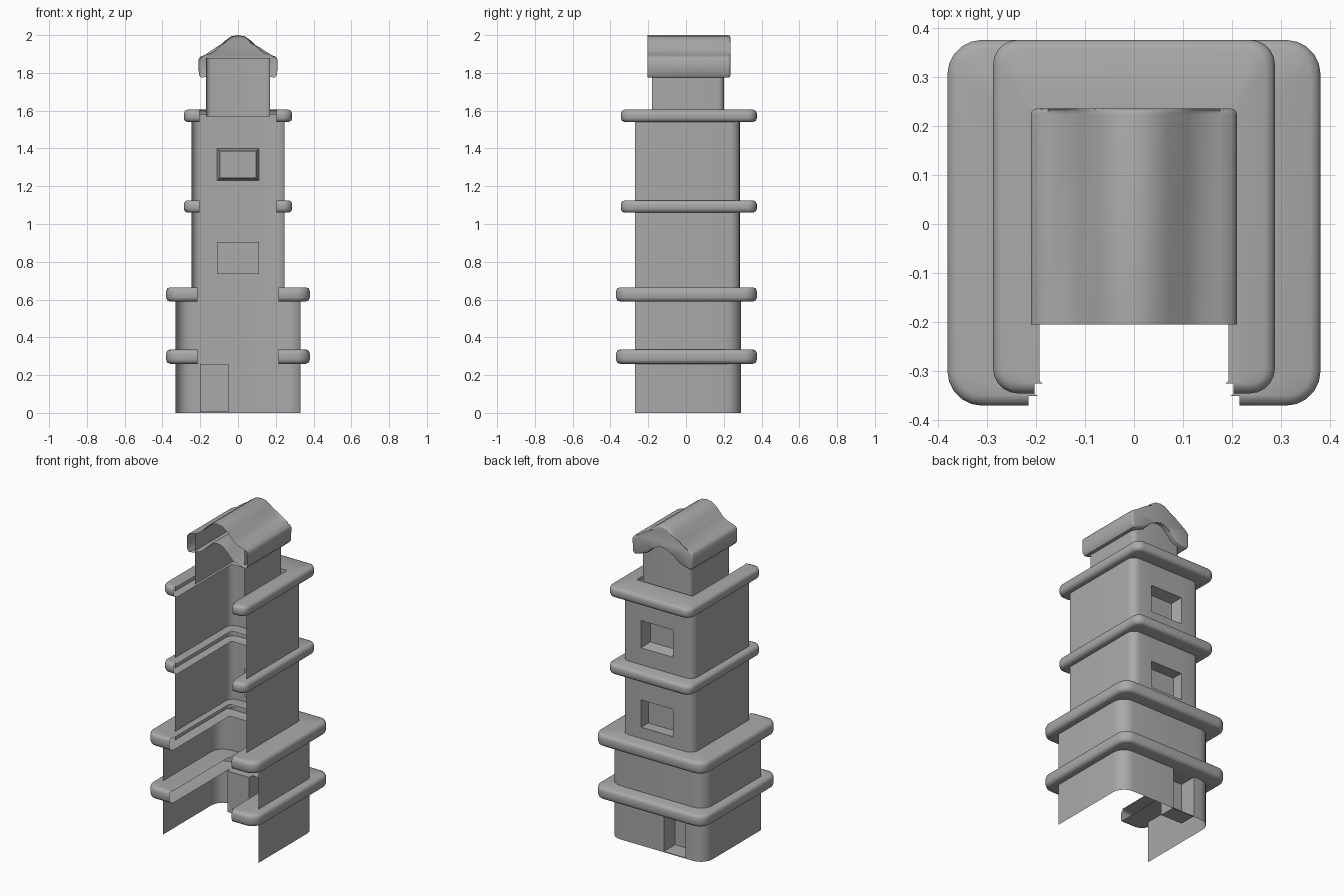
import bpy, bmesh, math

cube = bpy.data.objects.get("Cube")
if cube:
    bpy.data.objects.remove(cube, do_unlink=True)

stone = bpy.data.materials.new("grey_stone")
stone.use_nodes = True
stone.diffuse_color = (0.4, 0.4, 0.4, 1)
stone.node_tree.nodes["Principled BSDF"].inputs["Base Color"].default_value = (0.4, 0.4, 0.4, 1)


def finish(name, bm):
    mesh = bpy.data.meshes.new(name)
    bmesh.ops.recalc_face_normals(bm, faces=bm.faces[:])
    bm.to_mesh(mesh)
    bm.free()
    mesh.materials.append(stone)
    obj = bpy.data.objects.new(name, mesh)
    bpy.context.collection.objects.link(obj)
    bpy.ops.object.select_all(action='DESELECT')
    obj.select_set(True)
    bpy.context.view_layer.objects.active = obj
    bpy.ops.object.shade_smooth_by_angle(angle=math.radians(50))


def arc(cx, cy, r, start, steps=5):
    """Quarter turn, counterclockwise from start degrees."""
    return [(cx + r * math.cos(math.radians(start + 90 * i / steps)),
             cy + r * math.sin(math.radians(start + 90 * i / steps)))
            for i in range(steps + 1)]


def u_path(hx, front, back, r, back_xs=(), curl=None):
    """Plan outline open at the front, from +x round the back to -x."""
    half = arc(hx - r, back - r, r, 0)
    if curl is None:
        half.insert(0, (hx, front))
    else:
        half = [(curl, front)] + arc(hx - r, front + r, r, -90) + half
    middle = [(x, back) for x in sorted(back_xs, reverse=True)]
    return half + middle + [(-x, y) for x, y in reversed(half)]


def loft(rings):
    """Skin a list of (path, z) rings without closing the ends."""
    bm = bmesh.new()
    rows = [[bm.verts.new((x, y, z)) for x, y in path] for path, z in rings]
    for a, b in zip(rows, rows[1:]):
        for i in range(len(a) - 1):
            bm.faces.new((a[i], a[i + 1], b[i + 1], b[i]))
    return bm


def wall(name, hx, front, back, r, z0, z1, niches=()):
    """Thin wall shell; each niche is (x0, x1, z0, z1, depth, slope)."""
    xs = {x for n in niches for x in n[:2]}
    zs = sorted({z0, z1} | {z for n in niches for z in n[2:4]})
    path = u_path(hx, front, back, r, xs)
    bm = loft([(path, z) for z in zs])
    for x0, x1, low, high, depth, slope in niches:
        for f in bm.faces[:]:
            c = f.calc_center_median()
            if (c.y > back - 0.005 and abs(c.x - (x0 + x1) / 2) < 0.01
                    and abs(c.z - (low + high) / 2) < 0.01):
                bmesh.ops.inset_individual(bm, faces=[f], thickness=slope)
                bmesh.ops.translate(bm, verts=f.verts[:], vec=(0, -depth, 0))
                break
    finish(name, bm)


def ledge(name, hx, front, back, r, inner, z0, z1):
    """Rounded ledge, hollow and open along its inner edge."""
    b = 0.02

    def outer(inset):
        return u_path(hx - inset, front + inset, back - inset, r - inset, curl=inner + 0.02)
    inside = u_path(inner + 0.01, front + b, 0.21, 0.01, curl=inner)
    finish(name, loft([(inside, z0), (outer(b), z0), (outer(b * 0.3), z0 + b * 0.3),
                       (outer(0), z0 + b), (outer(0), z1 - b),
                       (outer(b * 0.3), z1 - b * 0.3), (outer(b), z1), (inside, z1)]))


# Walls of the three stages, with door and window niches at the back
wall("base_wall", 0.33, -0.27, 0.29, 0.08, 0.0, 0.63,
     [(-0.2, -0.05, 0.005, 0.26, 0.11, 0.012)])
wall("tower_wall", 0.247, -0.27, 0.285, 0.05, 0.61, 1.58,
     [(-0.11, 0.11, z - 0.085, z + 0.085, 0.07, 0.02) for z in (0.82, 1.315)])
wall("top_room_wall", 0.17, -0.18, 0.2, 0.03, 1.57, 1.88)

# Ledges between the storeys
for name, z0, z1 in (("base_ledge_lower", 0.26, 0.335), ("base_ledge_upper", 0.59, 0.665)):
    ledge(name, 0.38, -0.37, 0.375, 0.07, 0.195, z0, z1)
for name, z0, z1 in (("tower_ledge_lower", 1.06, 1.125), ("tower_ledge_upper", 1.54, 1.605)):
    ledge(name, 0.287, -0.345, 0.375, 0.05, 0.183, z0, z1)

# Curved roof slab, hollow and open at the front
half_top = [(0.0, 2.0), (0.035, 1.994), (0.07, 1.97), (0.11, 1.925),
            (0.14, 1.905), (0.175, 1.895), (0.2, 1.885), (0.21, 1.87)]
half_under = [(0.207, 1.79), (0.195, 1.775), (0.165, 1.78), (0.11, 1.8),
              (0.07, 1.84), (0.035, 1.872), (0.0, 1.88)]
side = half_top + half_under
profile = side + [(-x, z) for x, z in side[-2:0:-1]]
bm = bmesh.new()
front = [bm.verts.new((x, -0.205, z)) for x, z in profile]
back = [bm.verts.new((x, 0.235, z)) for x, z in profile]
for i in range(len(profile)):
    j = (i + 1) % len(profile)
    bm.faces.new((front[i], front[j], back[j], back[i]))
gable = bm.faces.new(back)
bmesh.ops.bevel(bm, geom=gable.edges[:], offset=0.012, segments=3,
                profile=0.5, affect='EDGES')
finish("roof", bm)
